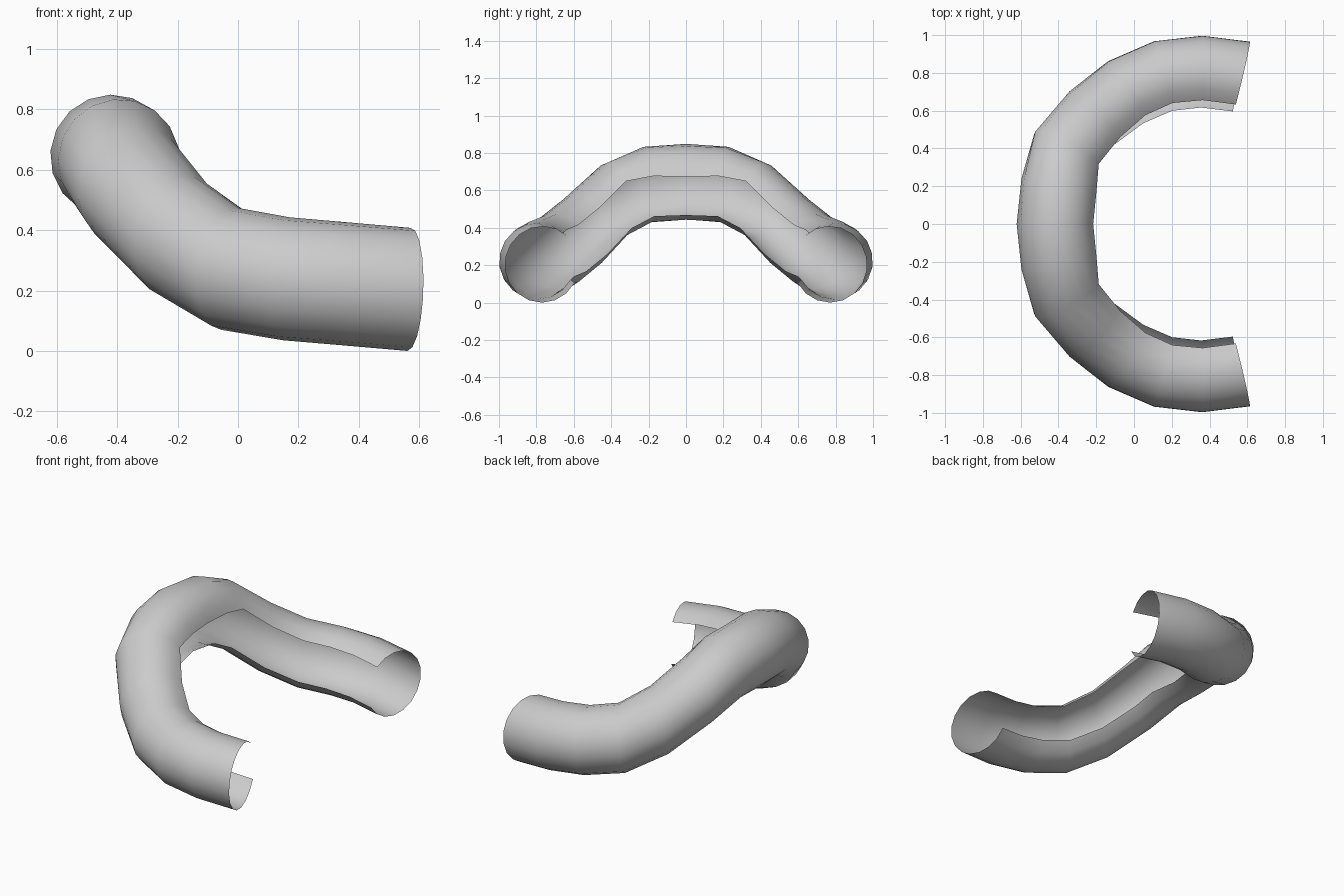
import bpy, math
from mathutils import Vector

if "Cube" in bpy.data.objects:
    bpy.data.objects.remove(bpy.data.objects["Cube"])

R = 0.204        # tube radius
SEG = 14         # faces around the open section
# Half of the centre line (middle to end) with opening limits in degrees:
# x, y, z, upper edge, lower edge (0 = straight inwards)
HALF = [
    (-0.418, 0.00, 0.645, 8, -60),
    (-0.395, 0.205, 0.631, 13, -56),
    (-0.35, 0.385, 0.547, 31, -48),
    (-0.20, 0.555, 0.381, 40, -37),
    (-0.03, 0.69, 0.272, 45, -31),
    (0.16, 0.773, 0.239, 47, -29),
    (0.36, 0.795, 0.222, 47, -29),
    (0.567, 0.769, 0.204, 47, -29),
    (0.76, 0.70, 0.190, 47, -29),   # guide point, only sets the end direction
]
UP = Vector((0, 0, 1))


def ring(i):
    """Open circular section around centre point i."""
    x, y, z, upper, lower = HALF[i]
    nxt = Vector(HALF[i + 1][:3])
    prev = Vector(HALF[i - 1][:3]) if i else Vector((nxt.x, -nxt.y, nxt.z))
    t = (nxt - prev).normalized()
    inward = Vector((t.y, -t.x, 0)).normalized()
    perp = (UP - t * t.z).normalized()
    rise = (perp + UP * 1.6).normalized()
    a0, a1 = math.radians(upper), math.radians(lower + 360)
    pts = []
    for k in range(SEG + 1):
        a = a0 + (a1 - a0) * k / SEG
        pts.append(Vector((x, y, z)) + R * (inward * math.cos(a) + rise * math.sin(a)))
    return pts


# Sections along one arm, mirrored to the other arm
half = [ring(i) for i in range(len(HALF) - 1)]
other = [[Vector((p.x, -p.y, p.z)) for p in r] for r in half[:0:-1]]
rings = other + half

# Skin the sections into one open shell
n = SEG + 1
verts = [p for r in rings for p in r]
faces = [(i * n + k, i * n + k + 1, (i + 1) * n + k + 1, (i + 1) * n + k)
         for i in range(len(rings) - 1) for k in range(SEG)]
mesh = bpy.data.meshes.new("curved_open_tube")
mesh.from_pydata(verts, [], faces)
# Make faces point away from the tube centre
mid = len(rings) // 2 * SEG + SEG // 2
if mesh.polygons[mid].normal.x > 0:
    mesh.flip_normals()
mesh.polygons.foreach_set("use_smooth", [True] * len(mesh.polygons))
mesh.update()
obj = bpy.data.objects.new("curved_open_tube", mesh)
bpy.context.collection.objects.link(obj)
